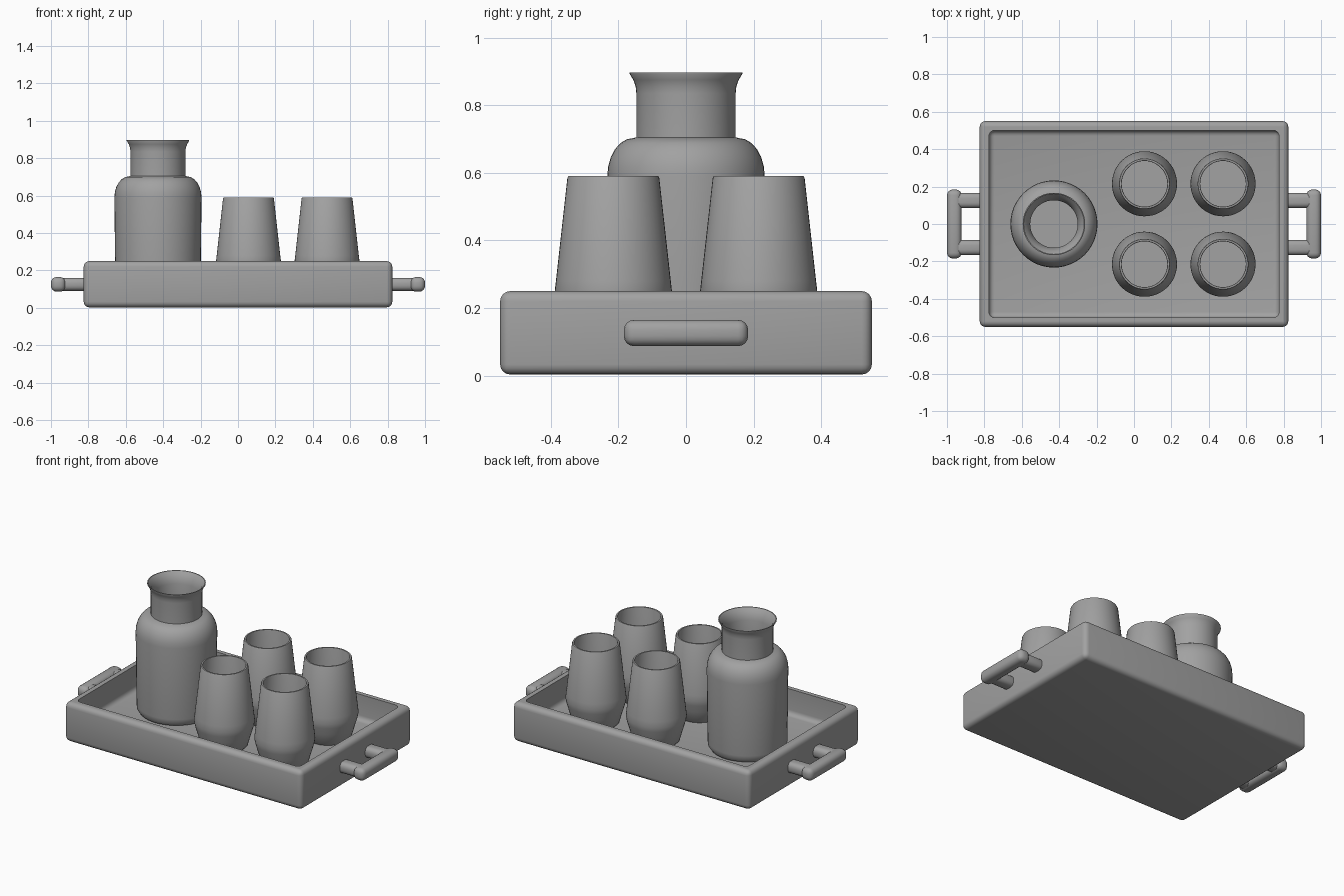
import bpy, bmesh, math
from mathutils import Matrix, Vector

if "Cube" in bpy.data.objects:
    bpy.data.objects.remove(bpy.data.objects["Cube"], do_unlink=True)

grey = bpy.data.materials.new("plain grey")
grey.use_nodes = True
COLOUR = (0.36, 0.36, 0.36, 1)
grey.diffuse_color = COLOUR
grey.node_tree.nodes["Principled BSDF"].inputs["Base Color"].default_value = COLOUR

FLOOR = 0.09  # inside floor of the tray


def finish(bm, name, location=(0, 0, 0), angle=35):
    bmesh.ops.recalc_face_normals(bm, faces=bm.faces)
    mesh = bpy.data.meshes.new(name)
    bm.to_mesh(mesh)
    bm.free()
    mesh.materials.append(grey)
    obj = bpy.data.objects.new(name, mesh)
    obj.location = location
    bpy.context.collection.objects.link(obj)
    bpy.ops.object.select_all(action="DESELECT")
    obj.select_set(True)
    bpy.context.view_layer.objects.active = obj
    bpy.ops.object.shade_smooth_by_angle(angle=math.radians(angle))
    return obj


def box(low, high):
    low, high = Vector(low), Vector(high)
    bm = bmesh.new()
    place = Matrix.Translation((low + high) / 2) @ Matrix.Diagonal((*(high - low), 1))
    bmesh.ops.create_cube(bm, size=1, matrix=place)
    return bm


def round_edges(bm, edges, width):
    bmesh.ops.bevel(bm, geom=edges, offset=width, segments=4, profile=0.5,
                    affect="EDGES", clamp_overlap=True)


def lathe(name, profile, location, segments=48):
    bm = bmesh.new()
    verts = [bm.verts.new((r, 0, z)) for r, z in profile]
    edges = [bm.edges.new(pair) for pair in zip(verts, verts[1:])]
    bmesh.ops.spin(bm, geom=verts + edges, cent=(0, 0, 0), axis=(0, 0, 1),
                   angle=math.tau, steps=segments)
    bmesh.ops.remove_doubles(bm, verts=bm.verts, dist=0.0005)
    return finish(bm, name, location)


# Tray: a box with a sunken top, rounded outside and filleted at the floor
bm = box((-0.825, -0.55, 0.003), (0.825, 0.55, 0.25))
bm.faces.ensure_lookup_table()
top = max(bm.faces, key=lambda f: f.calc_center_median().z)
bmesh.ops.inset_individual(bm, faces=[top], thickness=0.07)
rim = set(top.edges)
sunk = bmesh.ops.extrude_discrete_faces(bm, faces=[top])["faces"][0]
bmesh.ops.translate(bm, verts=sunk.verts, vec=(0, 0, FLOOR - 0.25))
bm.free()

# Rebuilt as a shell so that only the wanted edges are rounded
bm = box((-0.825, -0.55, 0.003), (0.825, 0.55, 0.25))
top = max(bm.faces, key=lambda f: f.calc_center_median().z)
bmesh.ops.inset_region(bm, faces=[top], thickness=0.07)
sunk = bmesh.ops.extrude_face_region(bm, geom=[top])["geom"]
bmesh.ops.translate(bm, verts=[v for v in sunk if isinstance(v, bmesh.types.BMVert)],
                    vec=(0, 0, FLOOR - 0.25))
if top.is_valid:
    bmesh.ops.delete(bm, geom=[top], context="FACES_ONLY")


def is_inner_rim(edge):
    return all(v.co.z > 0.24 and abs(v.co.x) < 0.8 for v in edge.verts)


def is_mitre(edge):
    a, b = (v.co for v in edge.verts)
    return abs(a.x - b.x) > 0.01 and abs(a.y - b.y) > 0.01


round_edges(bm, [e for e in bm.edges if not is_inner_rim(e) and not is_mitre(e)], 0.03)
finish(bm, "tray")

# Handles: one grip and two arms on each end
for side, label in ((1, "left"), (-1, "right")):
    def bar(name, x0, x1, y0, y1, half, radius):
        xs = sorted((side * x0, side * x1))
        bm = box((xs[0], y0, 0.126 - half), (xs[1], y1, 0.126 + half))
        round_edges(bm, bm.edges[:], radius)
        finish(bm, name)

    bar(label + "_handle_grip", 0.922, 1.0, -0.184, 0.184, 0.039, 0.03)
    for y, end in ((-0.126, "front"), (0.126, "back")):
        bar(f"{label}_handle_{end}_arm", 0.79, 0.975, y - 0.041, y + 0.041, 0.035, 0.028)

# Cups: widest above the base, tapering to an open rim
cup = [(0, 0), (0.125, 0), (0.135, 0.01), (0.155, 0.08), (0.168, 0.125), (0.174, 0.155),
       (0.17, 0.19), (0.136, 0.495), (0.133, 0.5), (0.124, 0.5), (0.122, 0.495),
       (0.157, 0.16), (0.122, 0.02), (0, 0.02)]
for x, column in ((0.056, "inner"), (0.476, "outer")):
    for y, row in ((-0.215, "front"), (0.215, "back")):
        lathe(f"{row}_{column}_cup", cup, (x, y, FLOOR))

# Flask: straight body, round shoulder, neck and flared lip
shoulder = [(0.155 + 0.078 * math.cos(t), 0.5 + 0.113 * math.sin(t))
            for t in (math.radians(15 * i) for i in range(7))]
flask = [(0, 0), (0.195, 0), (0.212, 0.006), (0.225, 0.025), (0.228, 0.05)]
flask += shoulder
flask += [(0.147, 0.615), (0.147, 0.745), (0.149, 0.765), (0.156, 0.785), (0.167, 0.803),
          (0.167, 0.807), (0.162, 0.807), (0.145, 0.788), (0.135, 0.765), (0.127, 0.74),
          (0.127, 0.6), (0.2, 0.54), (0.212, 0.48), (0.205, 0.04), (0.18, 0.02), (0, 0.02)]
lathe("flask", flask, (-0.428, 0, FLOOR))
